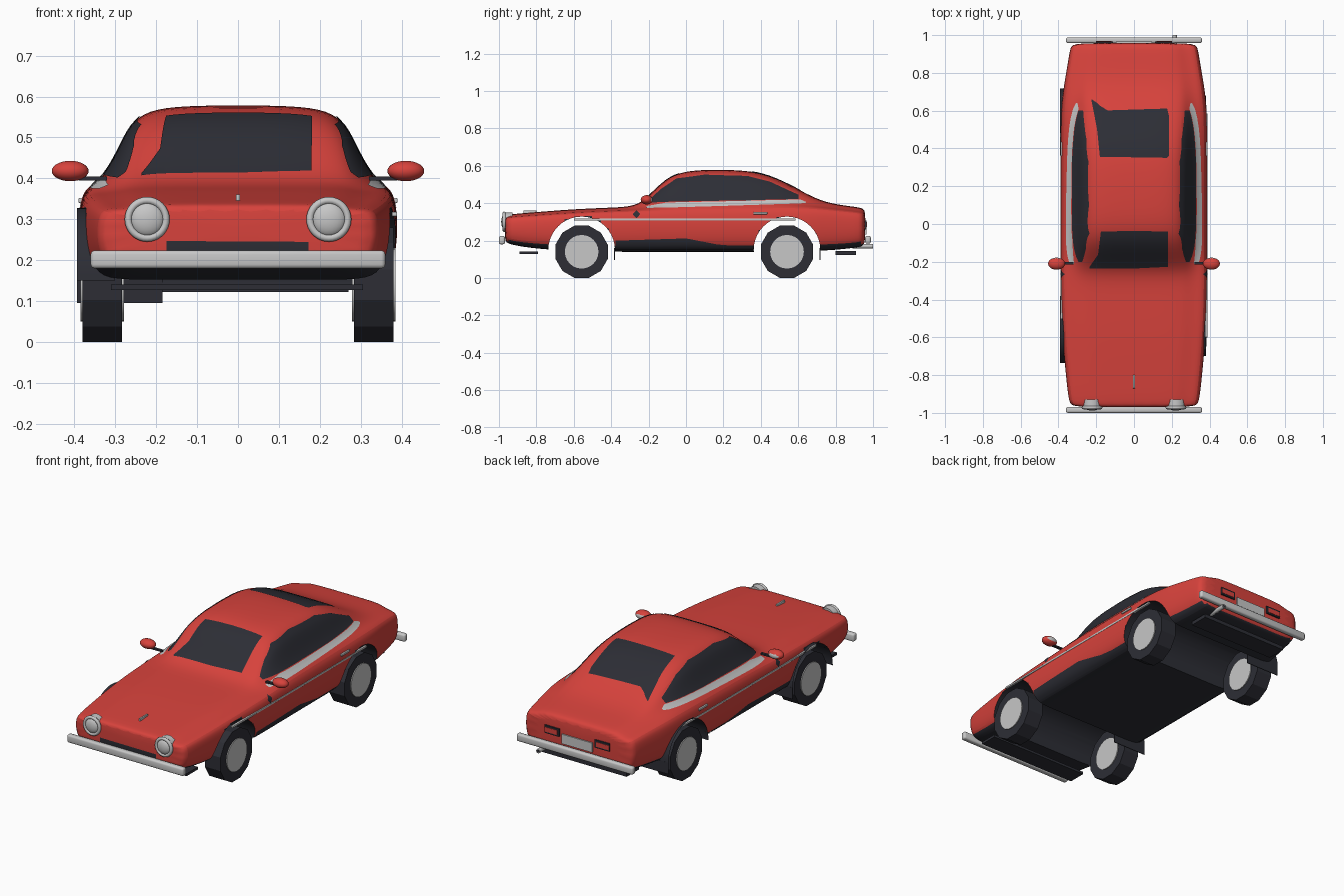
import bpy, bmesh, math
from mathutils import Vector, Matrix
from mathutils.bvhtree import BVHTree

if "Cube" in bpy.data.objects:
    bpy.data.objects.remove(bpy.data.objects["Cube"], do_unlink=True)


def material(name, rgb):
    m = bpy.data.materials.new(name)
    m.use_nodes = True
    m.diffuse_color = (*rgb, 1)
    node = m.node_tree.nodes["Principled BSDF"]
    node.inputs["Base Color"].default_value = (*rgb, 1)
    node.inputs["Roughness"].default_value = 0.6
    return m


RED = material("red paint", (0.68, 0.055, 0.045))
DARK = material("dark glass and rubber", (0.026, 0.027, 0.036))
LIGHT = material("light grey metal", (0.57, 0.57, 0.57))
SIDES = (("left", 1), ("right", -1))
AXLES = (("front", -0.558), ("rear", 0.54))
ARCH_Z, ARCH_R = 0.15, 0.178


def finish(name, bm, *mats, angle=35):
    mesh = bpy.data.meshes.new(name)
    bm.to_mesh(mesh)
    bm.free()
    ob = bpy.data.objects.new(name, mesh)
    bpy.context.collection.objects.link(ob)
    for m in mats:
        mesh.materials.append(m)
    select(ob)
    if angle:
        bpy.ops.object.shade_smooth_by_angle(angle=math.radians(angle))
    return ob


def select(ob):
    bpy.ops.object.select_all(action="DESELECT")
    ob.select_set(True)
    bpy.context.view_layer.objects.active = ob


def box(name, x, y, z, mat, bevel=0):
    bm = bmesh.new()
    bmesh.ops.create_cube(bm, size=1)
    for v in bm.verts:
        v.co = [lo + (c + 0.5) * (hi - lo) for c, (lo, hi) in zip(v.co, (x, y, z))]
    if bevel:
        bmesh.ops.bevel(bm, geom=bm.edges[:], offset=bevel, segments=3,
                        profile=0.5, affect="EDGES")
    return finish(name, bm, mat)


def cylinder(name, centre, radius, depth, axis, mat, sides=32, turn=0):
    bm = bmesh.new()
    rot = Matrix.Rotation(math.pi / 2, 4, "Y" if axis == "x" else "X")
    bmesh.ops.create_cone(bm, cap_ends=True, segments=sides, radius1=radius,
                          radius2=radius, depth=depth,
                          matrix=Matrix.Translation(centre) @ rot @ Matrix.Rotation(turn, 4, "Z"))
    return finish(name, bm, mat, angle=25)


def ball(name, centre, size, mats):
    bm = bmesh.new()
    bmesh.ops.create_uvsphere(bm, u_segments=24, v_segments=14, radius=1,
                              matrix=Matrix.Translation(centre) @ Matrix.Diagonal((*size, 1)))
    return finish(name, bm, *mats)


# Body shell: stations of (y, half width, bottom, shoulder, top)
STATIONS = [
    (-0.97, .325, .20, .315, .33), (-0.955, .345, .18, .325, .34),
    (-0.8, .362, .155, .335, .352), (-0.6, .38, .145, .35, .368),
    (-0.4, .388, .14, .358, .376), (-0.27, .39, .14, .362, .382),
    (-0.2, .39, .14, .365, .435), (-0.11, .39, .14, .368, .528),
    (-0.02, .39, .14, .37, .57), (0.12, .39, .14, .372, .58),
    (0.33, .39, .14, .375, .576), (0.45, .39, .14, .377, .548),
    (0.58, .388, .14, .38, .485), (0.7, .378, .145, .375, .42),
    (0.8, .36, .15, .365, .392), (0.94, .338, .165, .35, .377),
    (0.96, .325, .18, .34, .362)]


def section(w, bottom, shoulder, top):
    d, h = shoulder - bottom, top - shoulder
    half = [(.6, bottom), (.88, bottom), (.97, bottom + .18 * d),
            (1, bottom + .5 * d), (.995, bottom + .8 * d), (.965, shoulder),
            (.845, shoulder + .12 * h), (.74, shoulder + .5 * h),
            (.66, shoulder + .83 * h), (.52, shoulder + .97 * h), (.25, top)]
    half = [(w * f, z) for f, z in half]
    return [(0, bottom)] + half + [(0, top)] + [(-x, z) for x, z in reversed(half)]


bm = bmesh.new()
rings = [[bm.verts.new((x, y, z)) for x, z in section(*rest)] for y, *rest in STATIONS]
for a, b in zip(rings, rings[1:]):
    for i in range(len(a)):
        j = (i + 1) % len(a)
        bm.faces.new((a[i], a[j], b[j], b[i]))
bm.faces.new(rings[0])
bm.faces.new(rings[-1])
bmesh.ops.recalc_face_normals(bm, faces=bm.faces)
body = finish("body_shell", bm, RED, DARK)
body.modifiers.new("smooth", "SUBSURF").levels = 2
bpy.ops.object.modifier_apply(modifier="smooth")

# Wheel arches cut straight through the shell
for end, y in AXLES:
    cutter = cylinder("arch_cutter", (0, y, ARCH_Z), ARCH_R, 2, "x", DARK, sides=40)
    cutter.hide_render = True
    select(body)
    cut = body.modifiers.new("arch", "BOOLEAN")
    cut.operation, cut.solver, cut.object = "DIFFERENCE", "EXACT", cutter
    bpy.ops.object.modifier_apply(modifier="arch")
    bpy.data.objects.remove(cutter, do_unlink=True)
for p in body.data.polygons:
    c = p.center
    in_arch = any(math.hypot(c.y - y, c.z - ARCH_Z) < ARCH_R + .002 for _, y in AXLES)
    p.material_index = 1 if in_arch or p.normal.z < -0.6 else 0
select(body)
bpy.ops.object.shade_smooth_by_angle(angle=math.radians(40))

bm = bmesh.new()
bm.from_mesh(body.data)
surface = BVHTree.FromBMesh(bm)
bm.free()


def plate(name, columns, place, direction, mat, lift=.003, across=8, up=8):
    """Thin sheet laid on the shell; columns are (u, upper v, lower v)."""
    direction = Vector(direction)
    samples = []
    for a, b in zip(columns, columns[1:]):
        samples += [[p + (q - p) * i / across for p, q in zip(a, b)] for i in range(across)]
    samples.append(columns[-1])
    bm = bmesh.new()
    grid = []
    for u, hi, lo in samples:
        line = []
        for k in range(up + 1):
            start = Vector(place(u, lo + (hi - lo) * k / up)) - direction * 2
            hit, normal, _, _ = surface.ray_cast(start, direction)
            line.append(bm.verts.new(hit + normal * lift) if hit else None)
        grid.append(line)
    for a, b in zip(grid, grid[1:]):
        for k in range(up):
            quad = (a[k], b[k], b[k + 1], a[k + 1])
            if all(quad):
                f = bm.faces.new(quad)
                f.normal_update()
                if f.normal.dot(direction) > 0:
                    f.normal_flip()
    return finish(name, bm, mat)


# Glass, belt panels and dark sills
for side, s in SIDES:
    on_side = dict(place=lambda u, v: (0, u, v), direction=(-s, 0, 0))
    plate(side + "_window", [(-.2, .413, .4), (-.13, .476, .404), (-.05, .53, .407), (.1, .55, .41),
          (.33, .543, .413), (.45, .512, .417), (.6, .443, .42)], mat=DARK, **on_side)
    plate(side + "_belt_panel", [(-.21, .382, .372), (-.1, .402, .374), (.2, .408, .383),
          (.61, .418, .396), (.64, .405, .4)], mat=LIGHT, **on_side)
    plate(side + "_sill", [(-.378, .2, .152), (0, .212, .152), (.17, .18, .152),
          (.358, .165, .152)], mat=DARK, **on_side)
    plate(side + "_fender_vent", [(-.283, .342, .338), (-.265, .36, .318),
          (-.247, .342, .338)], mat=DARK, **on_side)
from_top = dict(place=lambda u, v: (u, v, 0), direction=(0, 0, -1), mat=DARK)
plate("windshield", [(-.235, -.225, -.235), (-.19, -.16, -.234), (-.175, -.04, -.234),
      (0, -.035, -.234), (.18, -.04, -.225)], **from_top)
plate("rear_window", [(-.225, .66, .655), (-.195, .64, .5), (-.18, .625, .355),
      (-.14, .6, .355), (.175, .61, .35), (.185, .57, .36)], **from_top)

# Nose: grille, headlights, ornament
plate("grille", [(-.175, .247, .205), (.172, .245, .205)], lambda u, v: (u, 0, v), (0, 1, 0), DARK)
for side, s in SIDES:
    spot = Vector((s * .222, -.96, .3))
    cylinder(side + "_headlight_barrel", spot + Vector((0, .012, 0)), .05, .04, "y", LIGHT)
    ball(side + "_headlight_lens", spot - Vector((0, .008, 0)), (.042, .02, .042), [LIGHT])
    bpy.ops.mesh.primitive_torus_add(location=spot - Vector((0, .012, 0)), rotation=(math.pi / 2, 0, 0),
                                     major_radius=.046, minor_radius=.009,
                                     major_segments=32, minor_segments=8)
    ring = bpy.context.object
    ring.name = side + "_headlight_ring"
    ring.data.materials.append(LIGHT)
    bpy.ops.object.shade_smooth_by_angle(angle=math.radians(50))
box("hood_ornament", (-.005, .005), (-.87, -.8), (.34, .361), LIGHT, .002)

# Bumpers, valances, number plate, exhaust
box("front_bumper", (-.36, .36), (-1, -.968), (.18, .224), LIGHT, .01)
box("rear_bumper", (-.36, .36), (.958, .988), (.183, .225), LIGHT, .01)
box("front_valance", (-.31, .305), (-.89, -.79), (.127, .141), DARK)
box("rear_valance", (-.27, .27), (.8, .91), (.122, .143), DARK)
box("number_plate", (-.095, .095), (.955, .966), (.232, .285), LIGHT)
cylinder("exhaust_pipe", (.215, .945, .17), .012, .11, "y", LIGHT, sides=16)
cylinder("exhaust_bore", (.215, .9985, .17), .008, .004, "y", DARK, sides=16)

for side, s in SIDES:
    # Tail lights: dark frame around a red lens
    span = sorted((s * .11, s * .2))
    box(side + "_tail_light_frame", span, (.95, .966), (.265, .308), DARK)
    box(side + "_tail_light_lens", sorted((s * .12, s * .2)), (.955, .968), (.273, .299), RED)
    # Mirror with light glass at its back
    mirror = ball(side + "_mirror", (s * .41, -.21, .418), (.045, .032, .025), [RED, LIGHT])
    for p in mirror.data.polygons:
        p.material_index = int(p.normal.y > .8)
    box(side + "_mirror_stalk", sorted((s * .32, s * .39)), (-.215, -.2), (.395, .404), DARK)
    # Side trim and door handle
    box(side + "_side_trim", sorted((s * .376, s * .389)), (-.6, .585), (.307, .318), LIGHT, .002)
    box(side + "_door_handle", sorted((s * .37, s * .39)), (.36, .435), (.34, .352), LIGHT, .003)

# Wheels, arch liners and mud flaps
for end, y in AXLES:
    for side, s in SIDES:
        name = end + "_" + side
        cylinder(name + "_tyre", (s * .332, y, .14), .145, .096, "x", DARK, sides=12, turn=math.pi / 12)
        cylinder(name + "_hub", (s * .332, y, .14), .09, .106, "x", LIGHT, sides=24)
    bm = bmesh.new()
    arc = [(y + ARCH_R * math.cos(t), ARCH_Z + ARCH_R * math.sin(t))
           for t in (math.pi * i / 24 for i in range(25))]
    edges = [[bm.verts.new((x, *p)) for p in arc] for x in (-.393, -.3)]
    for i in range(24):
        bm.faces.new((edges[0][i], edges[0][i + 1], edges[1][i + 1], edges[1][i]))
    finish(end + "_arch_liner", bm, DARK)
    box(end + "_mud_flap", (-.393, -.185), (y + ARCH_R - .004, y + ARCH_R), (.096, .16), DARK)
